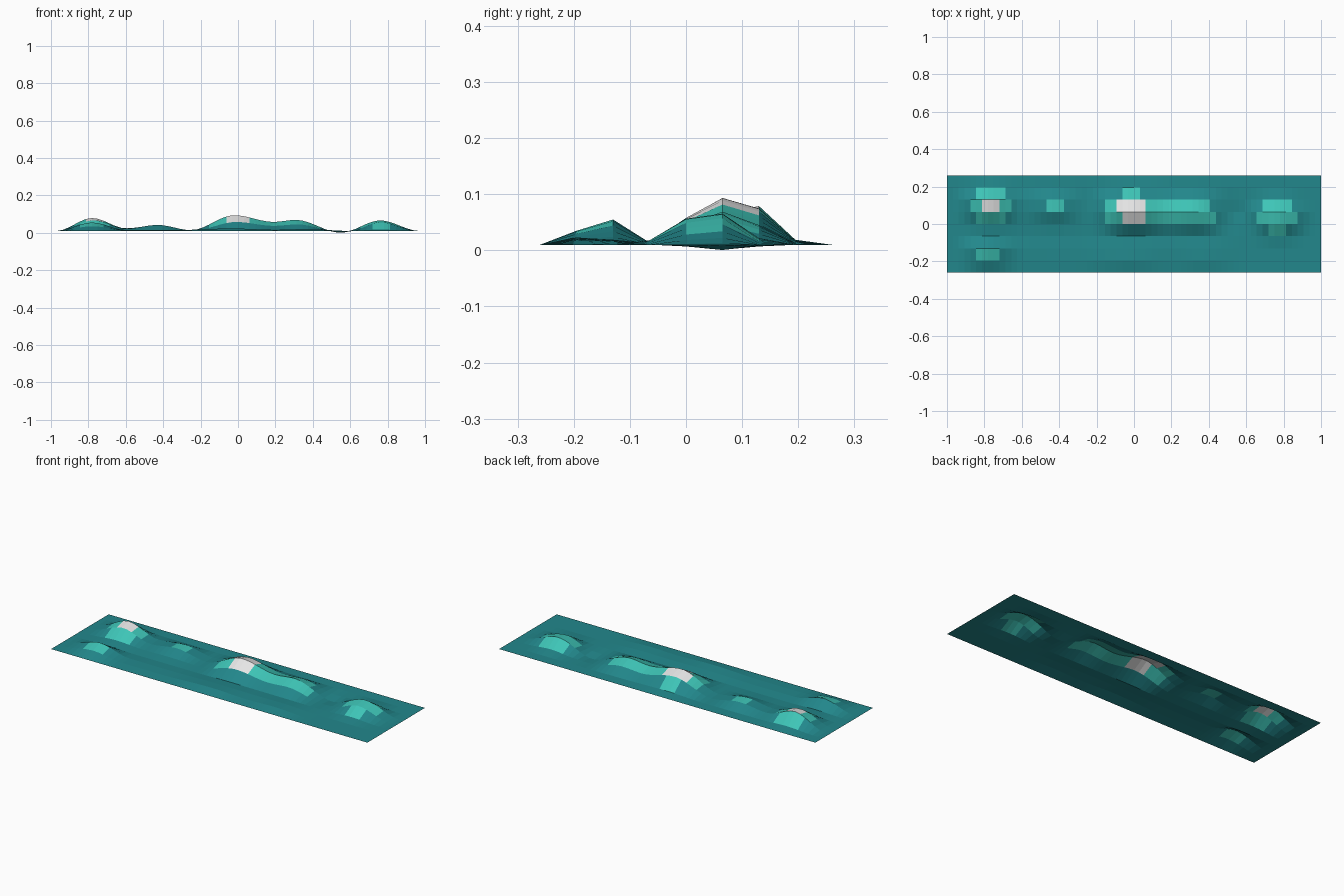
import bpy
import bmesh

COLS, ROWS = 64, 8
HALF_X, HALF_Y, BASE = 1.0, 0.26, 0.01


def material(name, rgb):
    m = bpy.data.materials.new(name)
    m.diffuse_color = (*rgb, 1.0)
    return m


# Ridge line of each lengthwise row, front to back: (x, height) crests and dips
ridges = [
    [],
    [(-0.97, BASE), (-0.78, 0.035), (-0.6, 0.014), (-0.35, 0.014), (-0.03, 0.023),
     (0.2, 0.016), (0.36, 0.02), (0.6, BASE)],
    [(-0.97, BASE), (-0.78, 0.055), (-0.6, 0.015), (-0.35, 0.014), (-0.03, 0.019),
     (0.2, 0.017), (0.36, 0.018), (0.6, BASE)],
    [(-0.95, BASE), (-0.78, 0.014), (-0.6, BASE), (-0.22, BASE), (0.0, 0.013),
     (0.3, 0.012), (0.6, BASE), (0.76, 0.018), (0.93, BASE)],
    [(-0.95, BASE), (-0.77, 0.022), (-0.6, 0.014), (-0.43, 0.016), (-0.24, 0.012),
     (-0.01, 0.058), (0.19, 0.037), (0.32, 0.045), (0.53, 0.007), (0.6, BASE),
     (0.76, 0.057), (0.96, BASE)],
    [(-0.97, BASE), (-0.77, 0.067), (-0.6, 0.022), (-0.43, 0.042), (-0.25, 0.014),
     (-0.02, 0.094), (0.19, 0.058), (0.31, 0.069), (0.55, 0.0), (0.76, 0.066),
     (0.97, BASE)],
    [(-0.97, BASE), (-0.78, 0.079), (-0.6, 0.024), (-0.43, 0.040), (-0.25, 0.013),
     (-0.02, 0.075), (0.19, 0.038), (0.31, 0.045), (0.53, 0.007), (0.62, BASE),
     (0.76, 0.022), (0.93, BASE)],
    [(-0.95, BASE), (-0.77, 0.019), (-0.6, 0.012), (-0.25, BASE), (-0.01, 0.017),
     (0.3, 0.012), (0.5, BASE)],
    [],
]


def height(row, x):
    keys = [(-HALF_X, BASE)] + ridges[row] + [(HALF_X, BASE)]
    for (x0, z0), (x1, z1) in zip(keys, keys[1:]):
        if x <= x1:
            t = (x - x0) / (x1 - x0)
            return z0 + (z1 - z0) * t * t * (3 - 2 * t)
    return BASE


# Coloured slopes and caps: (row, x start, x end, material index)
patches = [
    (1, -0.845, -0.717, 1),
    (3, 0.717, 0.814, 1),
    (4, -0.845, -0.686, 1), (4, -0.155, 0.439, 1), (4, 0.655, 0.876, 1),
    (5, -0.876, -0.655, 1), (5, -0.47, -0.373, 1), (5, -0.158, 0.408, 1),
    (5, 0.686, 0.845, 1),
    (6, -0.845, -0.686, 1), (6, -0.064, 0.033, 1),
    (4, -0.064, 0.064, 2), (5, -0.814, -0.717, 2), (5, -0.096, 0.064, 2),
]

bm = bmesh.new()
grid = []
for r in range(ROWS + 1):
    y = -HALF_Y + 2 * HALF_Y * r / ROWS
    xs = [-HALF_X + 2 * HALF_X * c / COLS for c in range(COLS + 1)]
    grid.append([bm.verts.new((x, y, height(r, x))) for x in xs])

for r in range(ROWS):
    for c in range(COLS):
        f = bm.faces.new((grid[r][c], grid[r][c + 1], grid[r + 1][c + 1], grid[r + 1][c]))
        mid = f.calc_center_median().x
        for row, a, b, index in patches:
            if row == r and a < mid < b:
                f.material_index = index

mesh = bpy.data.meshes.new("terrain_sheet")
bm.to_mesh(mesh)
bm.free()
for m in (material("deep teal", (0.016, 0.245, 0.262)),
          material("light teal", (0.048, 0.56, 0.475)),
          material("cap white", (0.82, 0.82, 0.82))):
    mesh.materials.append(m)
terrain = bpy.data.objects.new("terrain_sheet", mesh)
bpy.context.collection.objects.link(terrain)
